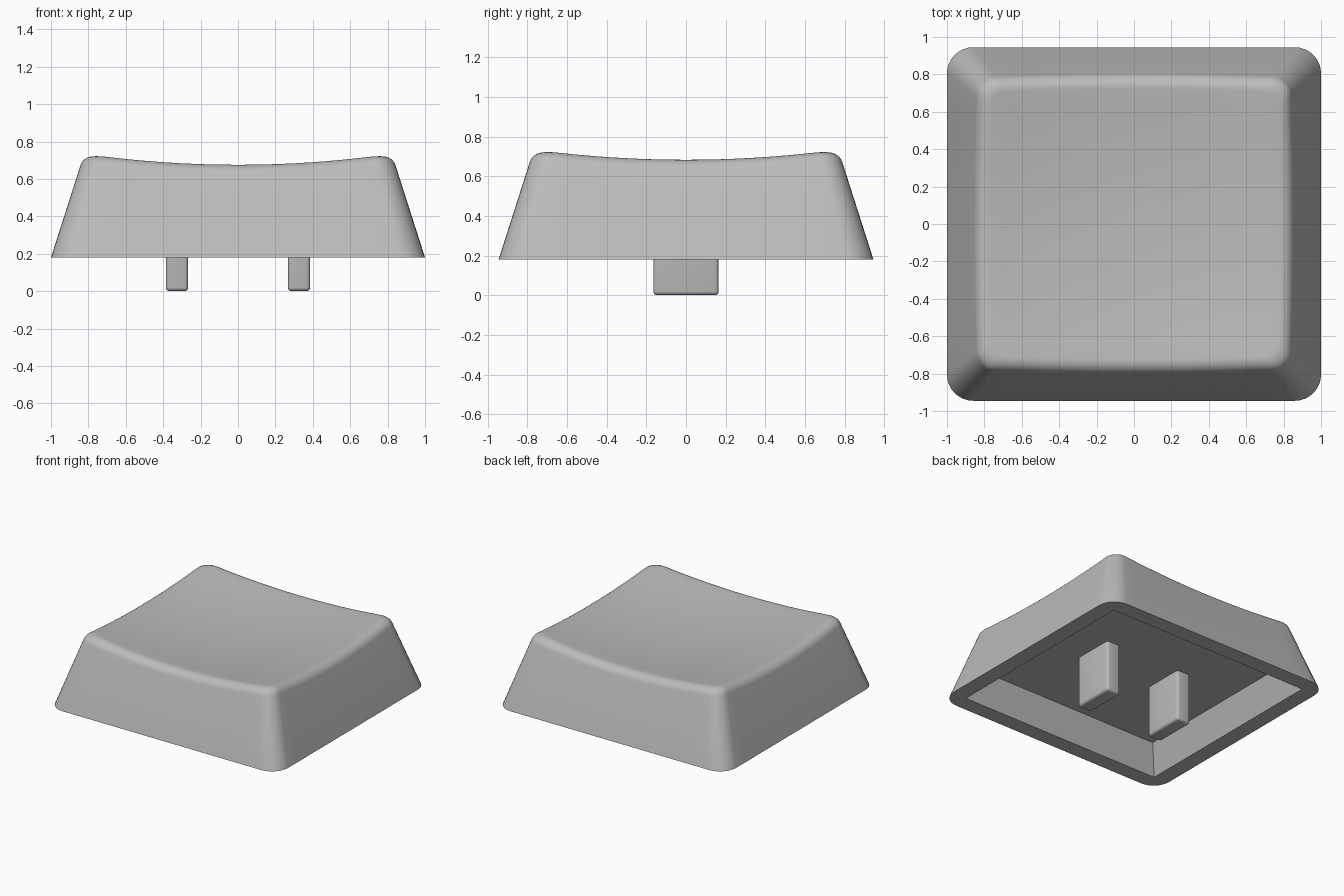
import bpy, bmesh, math

if "Cube" in bpy.data.objects:
    bpy.data.objects.remove(bpy.data.objects["Cube"])

BASE_Z, CEIL_Z = 0.18, 0.40
HX, HY, DRAFT = 1.0, 0.945, 0.32
SIDE, CORNER = 14, 8          # segments per side and per rounded corner

grey = bpy.data.materials.new("light grey plastic")
grey.diffuse_color = (0.5, 0.5, 0.5, 1)
grey.use_nodes = True
grey.node_tree.nodes["Principled BSDF"].inputs["Base Color"].default_value = grey.diffuse_color


def ring(hx, hy, r):
    """Rounded rectangle as a closed list of points, counter-clockwise."""
    arcs = []
    for q, (sx, sy) in enumerate([(1, 1), (-1, 1), (-1, -1), (1, -1)]):
        arcs.append([(sx * (hx - r) + r * math.cos(a), sy * (hy - r) + r * math.sin(a))
                     for a in ((q + i / CORNER) * math.pi / 2 for i in range(CORNER + 1))])
    pts = []
    for q in range(4):
        (ax, ay), (bx, by) = arcs[q][-1], arcs[(q + 1) % 4][0]
        pts += arcs[q]
        pts += [(ax + (bx - ax) * i / SIDE, ay + (by - ay) * i / SIDE) for i in range(1, SIDE)]
    return pts


def outline(inset):
    return ring(HX - inset, HY - inset, 0.14 - 0.25 * inset)


def dish(x, y):
    return 0.628 + 0.09 * (x * x + y * y)


def fillet_ring(theta, r=0.075):
    """Ring on the rounded edge where the drafted wall meets the dished top."""
    wall, top = math.atan(DRAFT), math.radians(97)
    extra = r * (1 - math.cos(theta - wall)) / math.cos(wall)
    drop = r * (1 - math.cos(theta - top))
    pts = []
    for i in range(4 * (SIDE + CORNER)):
        z = 0.65
        for _ in range(6):
            x, y = outline(DRAFT * (z - BASE_Z) + extra)[i]
            z = dish(x, y) - drop
        pts.append((x, y, z))
    return pts


def finish(name, bm):
    bmesh.ops.remove_doubles(bm, verts=bm.verts, dist=1e-5)
    bmesh.ops.recalc_face_normals(bm, faces=bm.faces)
    mesh = bpy.data.meshes.new(name)
    bm.to_mesh(mesh)
    bm.free()
    mesh.materials.append(grey)
    ob = bpy.data.objects.new(name, mesh)
    bpy.context.collection.objects.link(ob)
    bpy.ops.object.select_all(action='DESELECT')
    ob.select_set(True)
    bpy.context.view_layer.objects.active = ob
    bpy.ops.object.shade_smooth_by_angle(angle=math.radians(35))
    return ob


# Cap shell: ceiling, cavity wall, rim, outer wall, rounded edge, dished top
T, IN = 0.125, 0.08
rings = [[(x, y, CEIL_Z) for x, y in ring(HX - T - IN, HY - T - IN, 0)],
         [(x, y, BASE_Z) for x, y in ring(HX - T, HY - T, 0)],
         [(x, y, BASE_Z) for x, y in outline(0)]]
start, end = math.atan(DRAFT), math.radians(97)
rings += [fillet_ring(start + (end - start) * i / 7) for i in range(8)]
for f in (0.9, 0.75, 0.6, 0.45, 0.3, 0.15):
    rings.append([(x * f, y * f, dish(x * f, y * f)) for x, y, _ in rings[10]])

bm = bmesh.new()
loops = [[bm.verts.new(p) for p in pts] for pts in rings]
n = len(loops[0])
for lo, hi in zip(loops, loops[1:]):
    for i in range(n):
        j = (i + 1) % n
        bm.faces.new((lo[i], lo[j], hi[j], hi[i]))
centre = bm.verts.new((0, 0, dish(0, 0)))
for i in range(n):
    bm.faces.new((loops[-1][i], loops[-1][(i + 1) % n], centre))
bm.faces.new(loops[0])
finish("cap_shell", bm)

# Two mounting prongs hanging from the cavity ceiling
for side, name in ((-1, "left_prong"), (1, "right_prong")):
    bm = bmesh.new()
    bmesh.ops.create_cube(bm, size=1)
    for v in bm.verts:
        v.co = (side * 0.326 + v.co.x * 0.12, v.co.y * 0.33, CEIL_Z * (v.co.z + 0.5))
    edges = [e for e in bm.edges if min(v.co.z for v in e.verts) < 0.01]
    bmesh.ops.bevel(bm, geom=edges, offset=0.02, segments=4, profile=0.5, affect='EDGES')
    finish(name, bm)
